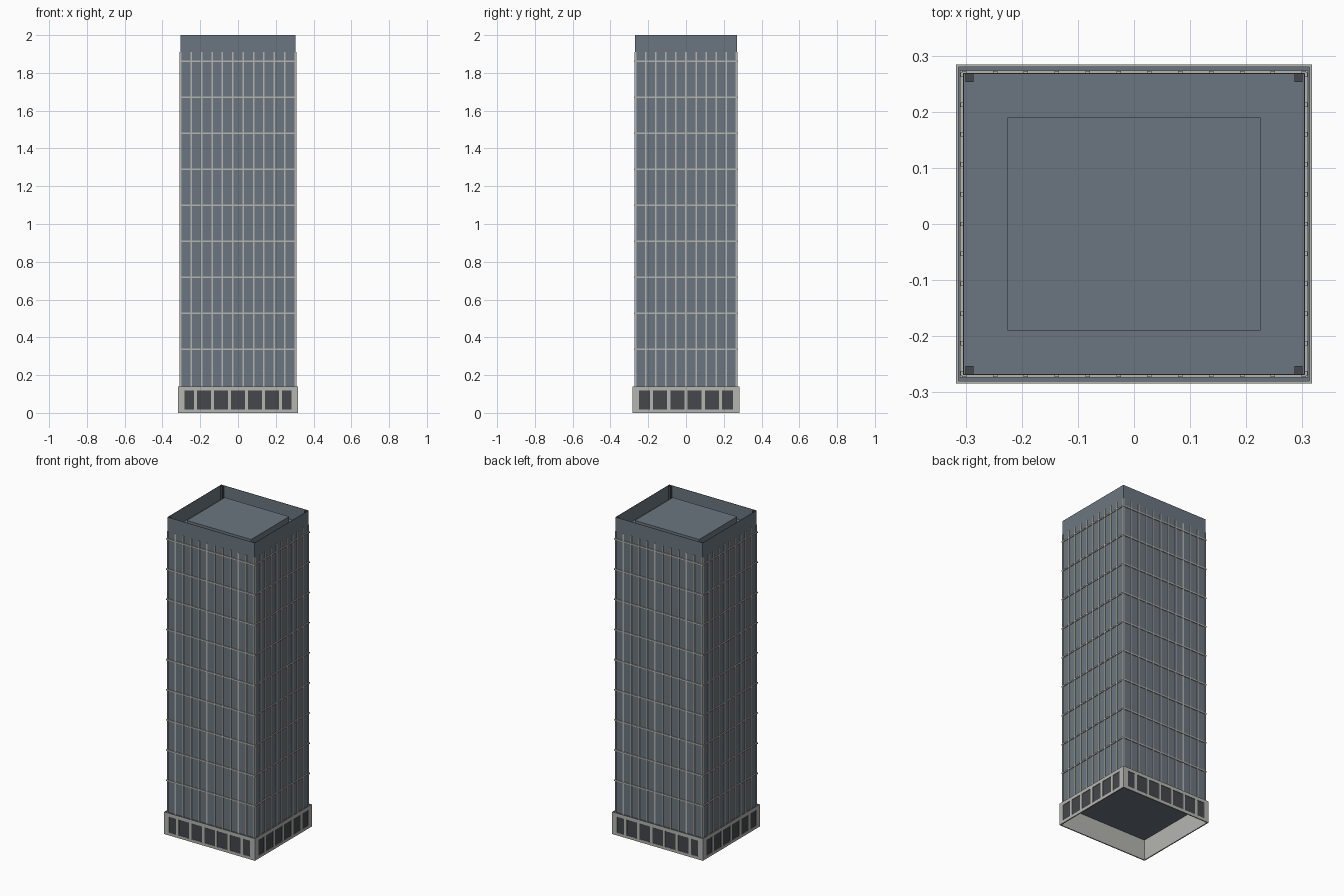
import bpy
import bmesh

cube = bpy.data.objects.get("Cube")
if cube:
    bpy.data.objects.remove(cube, do_unlink=True)


def material(name, rgb):
    m = bpy.data.materials.new(name)
    m.use_nodes = True
    m.diffuse_color = (*rgb, 1)
    m.node_tree.nodes["Principled BSDF"].inputs["Base Color"].default_value = (*rgb, 1)
    return m


SLATE = material("slate blue cladding", (0.148, 0.18, 0.215))
STONE = material("pale stone", (0.46, 0.46, 0.435))
GLASS = material("dark glass", (0.058, 0.063, 0.07))

HX, HY = 0.305, 0.269        # tower half sizes
PX, PY = 0.317, 0.284        # podium half sizes
BASE, ROOF, TOP = 0.14, 1.91, 2.0


def box(bm, x0, x1, y0, y1, z0, z1):
    v = [bm.verts.new((x, y, z)) for z in (z0, z1)
         for x, y in ((x0, y0), (x1, y0), (x1, y1), (x0, y1))]
    bm.faces.new(v[3::-1])
    bm.faces.new(v[4:])
    for i in range(4):
        j = (i + 1) % 4
        bm.faces.new((v[i], v[j], v[j + 4], v[i + 4]))


def side_box(bm, axis, sign, u0, u1, d0, d1, z0, z1):
    """Box on one side: u runs along the wall, d is distance from the centre."""
    a, b = sorted((sign * d0, sign * d1))
    if axis == "y":
        box(bm, u0, u1, a, b, z0, z1)
    else:
        box(bm, a, b, u0, u1, z0, z1)


def finish(name, bm, mat):
    mesh = bpy.data.meshes.new(name)
    bm.to_mesh(mesh)
    bm.free()
    mesh.materials.append(mat)
    ob = bpy.data.objects.new(name, mesh)
    bpy.context.collection.objects.link(ob)
    return ob


def block(name, mat, *dims):
    bm = bmesh.new()
    box(bm, *dims)
    return finish(name, bm, mat)


def ring(bm, hx, hy, t, z0, z1):
    for s in (-1, 1):
        side_box(bm, "y", s, -hx, hx, hy - t, hy, z0, z1)
        side_box(bm, "x", s, -hy + t, hy - t, hx - t, hx, z0, z1)


# Tower shaft, and the slab that closes the podium
block("tower_shaft", SLATE, -HX, HX, -HY, HY, 0.135, ROOF)
block("podium_slab", SLATE, -PX + 0.004, PX - 0.004, -PY + 0.004, PY - 0.004, 0.13, 0.136)

# Roof: thin parapet, raised deck, corner posts
bm = bmesh.new()
ring(bm, HX, HY, 0.002, ROOF, TOP)
finish("parapet", bm, SLATE)
block("roof_deck", SLATE, -0.225, 0.225, -0.19, 0.19, ROOF, 1.97)
bm = bmesh.new()
for sx in (-1, 1):
    for sy in (-1, 1):
        cx, cy = sx * 0.293, sy * 0.26
        box(bm, cx - 0.007, cx + 0.007, cy - 0.007, cy + 0.007, ROOF, TOP - 0.003)
finish("roof_corner_posts", bm, GLASS)

# Facade grid: vertical fins and horizontal bands
bm = bmesh.new()
for axis, half, reach, count, pitch in (("y", HY, HX, 12, 0.055), ("x", HX, HY, 11, 0.0532)):
    for sign in (-1, 1):
        for i in range(count):
            u = (i - (count - 1) / 2) * pitch
            side_box(bm, axis, sign, u - 0.004, u + 0.004, half - 0.002, half + 0.004, BASE - 0.004, ROOF)
finish("facade_fins", bm, STONE)

bm = bmesh.new()
for i in range(9):
    z = 0.338 + i * 0.1905
    ring(bm, HX + 0.005, HY + 0.005, 0.007, z - 0.004, z + 0.004)
finish("facade_bands", bm, STONE)

# Podium: thin wall with framed, slightly recessed windows
wall, frame, glass = bmesh.new(), bmesh.new(), bmesh.new()
ring(wall, PX - 0.004, PY - 0.004, 0.003, 0, 0.13)
ring(frame, PX, PY, 0.004, 0, 0.018)
ring(frame, PX, PY, 0.004, 0.118, BASE)
for axis, half, reach, count, pitch, end in (("y", PY, PX, 7, 0.09, 0.283), ("x", PX, PY, 6, 0.091, 0.25)):
    spans = []
    for i in range(count):
        c = (i - (count - 1) / 2) * pitch
        spans.append((max(c - 0.037, -end), min(c + 0.037, end)))
    edge = reach if axis == "y" else reach - 0.004
    edges = [-edge] + [u for s in spans for u in s] + [edge]
    for sign in (-1, 1):
        for u0, u1 in zip(edges[::2], edges[1::2]):
            side_box(frame, axis, sign, u0, u1, half - 0.004, half, 0.018, 0.118)
        for u0, u1 in spans:
            side_box(glass, axis, sign, u0, u1, half - 0.004, half - 0.003, 0.018, 0.118)
finish("podium_wall", wall, STONE)
finish("podium_frame", frame, STONE)
finish("podium_windows", glass, GLASS)
